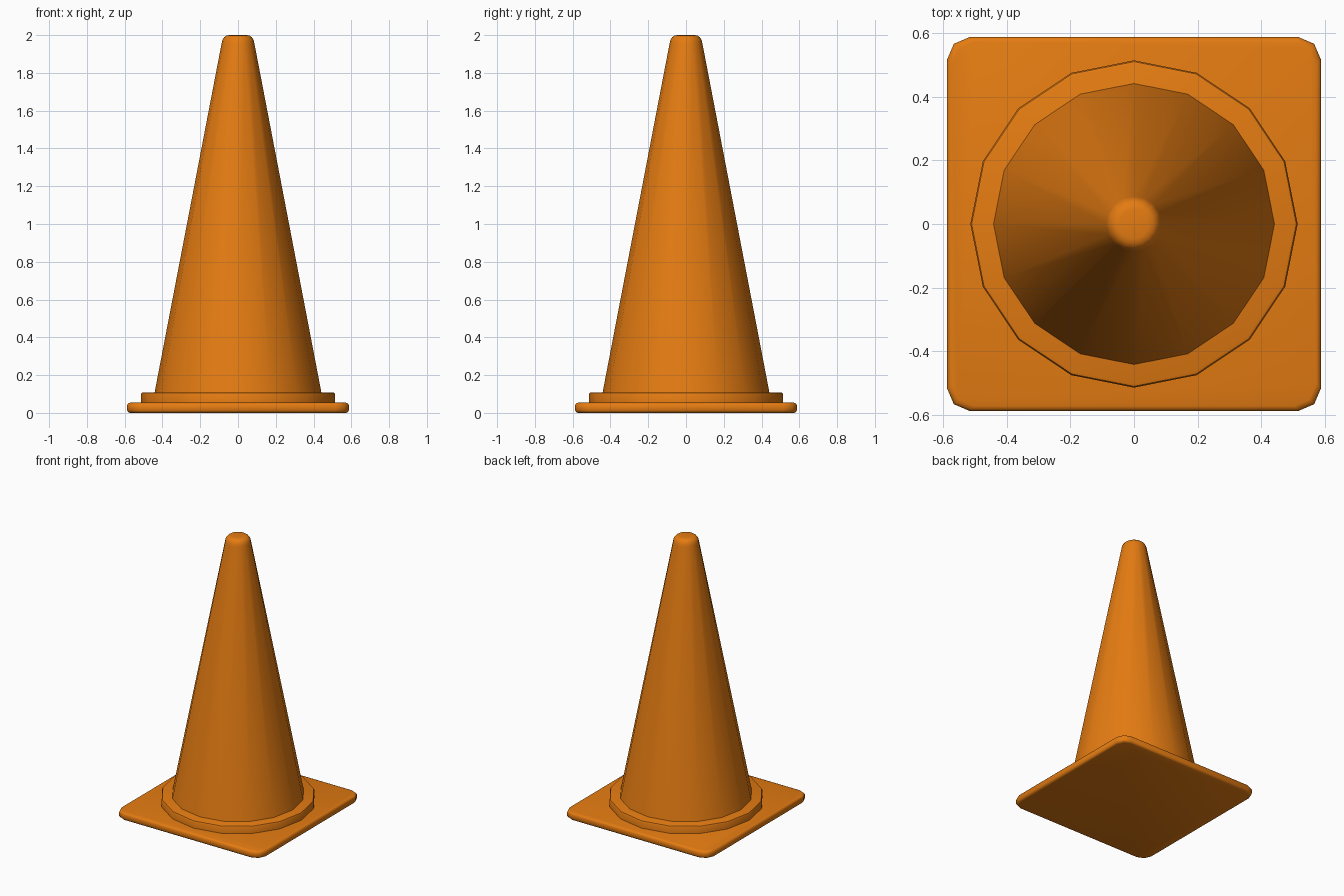
import bpy, bmesh, math

if "Cube" in bpy.data.objects:
    bpy.data.objects.remove(bpy.data.objects["Cube"])

orange = bpy.data.materials.new("orange_plastic")
orange.diffuse_color = (0.78, 0.2, 0.006, 1)
orange.use_nodes = True
orange.node_tree.nodes["Principled BSDF"].inputs["Base Color"].default_value = orange.diffuse_color


def finish(name, bm, angle):
    bmesh.ops.recalc_face_normals(bm, faces=bm.faces)
    mesh = bpy.data.meshes.new(name)
    bm.to_mesh(mesh)
    bm.free()
    obj = bpy.data.objects.new(name, mesh)
    bpy.context.collection.objects.link(obj)
    mesh.materials.append(orange)
    bpy.ops.object.select_all(action='DESELECT')
    bpy.context.view_layer.objects.active = obj
    obj.select_set(True)
    bpy.ops.object.shade_smooth_by_angle(angle=math.radians(angle))
    return obj


def loft(name, rings, angle=40):
    """Skin a stack of closed rings of 3D points and cap both ends."""
    bm = bmesh.new()
    loops = [[bm.verts.new(p) for p in ring] for ring in rings]
    n = len(loops[0])
    for low, high in zip(loops, loops[1:]):
        for i in range(n):
            j = (i + 1) % n
            bm.faces.new((low[i], low[j], high[j], high[i]))
    bm.faces.new(loops[0][::-1])
    bm.faces.new(loops[-1])
    return finish(name, bm, angle)


def circle(r, z, sides=16):
    return [(r * math.cos(2 * math.pi * i / sides),
             r * math.sin(2 * math.pi * i / sides), z) for i in range(sides)]


def rounded_square(half, z, c=0.07):
    # each corner is cut by two short facets
    a, b = half - c, half - 0.3 * c
    quarter = [(half, a), (b, b), (a, half)]
    pts = []
    for k in range(4):
        for x, y in quarter:
            for _ in range(k):
                x, y = -y, x
            pts.append((x, y, z))
    return pts


# Square foot plate with rounded rim
loft("base_plate", [rounded_square(h, z) for h, z in (
    (0.572, 0.0), (0.582, 0.004), (0.587, 0.014), (0.587, 0.040),
    (0.582, 0.050), (0.572, 0.054))])

# Low collar around the foot of the cone
loft("collar", [circle(r, z) for r, z in (
    (0.514, 0.045), (0.514, 0.098), (0.510, 0.106), (0.502, 0.109))])

# Tapered body with rounded tip
loft("cone_body", [circle(r, z) for r, z in (
    (0.443, 0.10), (0.087, 1.955), (0.083, 1.973), (0.074, 1.988),
    (0.062, 1.997), (0.046, 2.0))])
